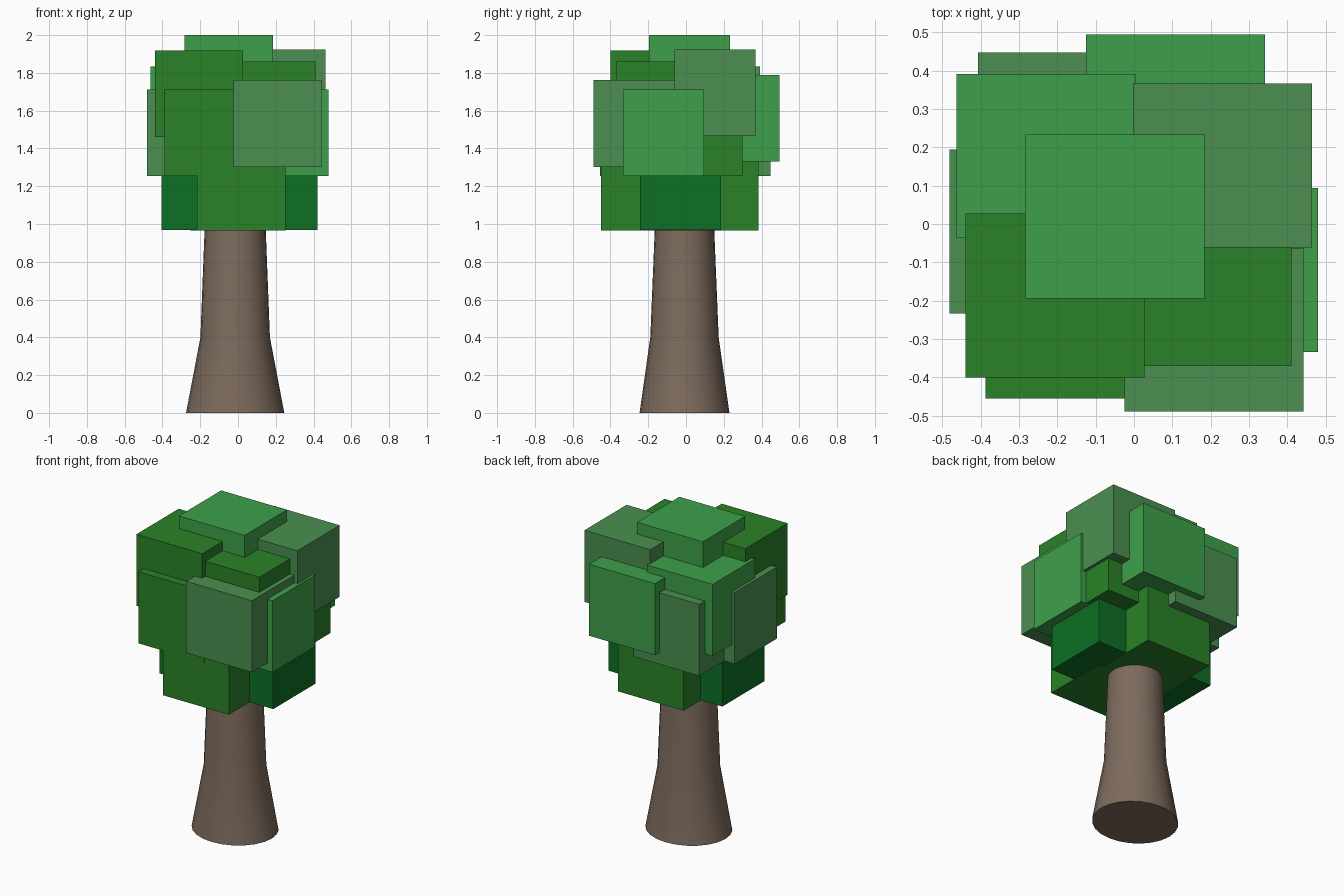
import bpy, bmesh, math

if "Cube" in bpy.data.objects:
    bpy.data.objects.remove(bpy.data.objects["Cube"])


def material(name, rgb):
    m = bpy.data.materials.new(name)
    m.diffuse_color = (*rgb, 1)
    m.use_nodes = True
    m.node_tree.nodes["Principled BSDF"].inputs["Base Color"].default_value = m.diffuse_color
    return m


LIGHT = material("light_leaf", (0.048, 0.352, 0.069))
GRAY = material("grey_leaf", (0.069, 0.275, 0.080))
GREEN = material("green_leaf", (0.023, 0.223, 0.021))
DARK = material("dark_leaf", (0.004, 0.162, 0.018))
BARK = material("bark", (0.205, 0.147, 0.109))


def add_object(name, bm, mat):
    mesh = bpy.data.meshes.new(name)
    bmesh.ops.recalc_face_normals(bm, faces=bm.faces)
    bm.to_mesh(mesh)
    bm.free()
    mesh.materials.append(mat)
    ob = bpy.data.objects.new(name, mesh)
    bpy.context.collection.objects.link(ob)
    return ob


# Flared trunk: elliptical rings (z, x radius, y radius), its top hidden in the leaves
SIDES = 24
bm = bmesh.new()
rings = []
for z, rx, ry in [(0, 0.26, 0.238), (0.4, 0.184, 0.181), (1.2, 0.153, 0.148)]:
    ring = []
    for i in range(SIDES):
        a = 2 * math.pi * i / SIDES
        ring.append(bm.verts.new((-0.015 + rx * math.cos(a), -0.008 + ry * math.sin(a), z)))
    rings.append(ring)
for low, high in zip(rings, rings[1:]):
    for i in range(SIDES):
        j = (i + 1) % SIDES
        bm.faces.new((low[i], low[j], high[j], high[i]))
bm.faces.new(rings[0])
bm.faces.new(rings[-1])
trunk = add_object("trunk", bm, BARK)
bpy.context.view_layer.objects.active = trunk
trunk.select_set(True)
bpy.ops.object.shade_smooth_by_angle(angle=math.radians(35))

# Leaf blocks: one shared size, placed by their minimum corner
SIZE = (0.467, 0.428, 0.459)
BLOCKS = [
    ("leaf_top", -0.283, -0.195, 1.541, LIGHT),
    ("leaf_upper_right", -0.003, -0.061, 1.466, GRAY),
    ("leaf_upper_front_left", -0.440, -0.401, 1.460, GREEN),
    ("leaf_upper_back_left", -0.463, -0.037, 1.376, LIGHT),
    ("leaf_upper_front_right", -0.056, -0.370, 1.400, GREEN),
    ("leaf_back", -0.125, 0.066, 1.330, LIGHT),
    ("leaf_back_left", -0.407, 0.019, 1.254, GRAY),
    ("leaf_front_left", -0.388, -0.455, 1.254, GREEN),
    ("leaf_front_right", -0.025, -0.490, 1.303, GRAY),
    ("leaf_right", 0.013, -0.334, 1.254, LIGHT),
    ("leaf_left", -0.482, -0.233, 1.254, GRAY),
    ("leaf_back_right", -0.022, -0.128, 1.254, GREEN),
    ("leaf_low_left", -0.405, -0.218, 0.967, DARK),
    ("leaf_low_right", -0.047, -0.243, 0.967, DARK),
    ("leaf_low_front", -0.216, -0.450, 0.965, GREEN),
    ("leaf_low_back", -0.251, -0.045, 0.965, GREEN),
]
for name, x, y, z, mat in BLOCKS:
    bm = bmesh.new()
    bmesh.ops.create_cube(bm, size=1)
    bmesh.ops.translate(bm, verts=bm.verts, vec=(0.5, 0.5, 0.5))
    bmesh.ops.scale(bm, verts=bm.verts, vec=SIZE)
    ob = add_object(name, bm, mat)
    ob.location = (x, y, z)
